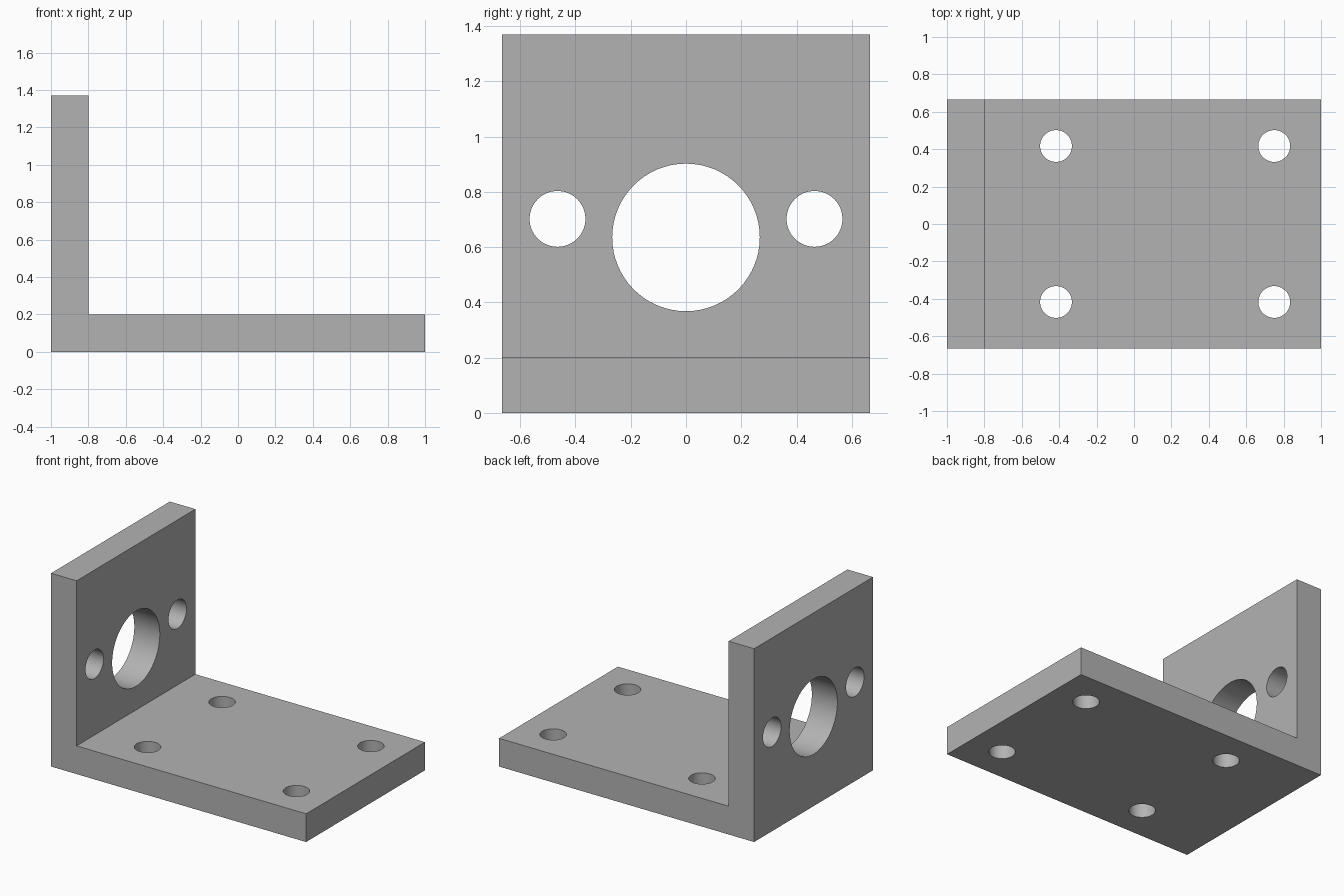
import bpy
import bmesh
from math import pi, radians

cube = bpy.data.objects.get("Cube")
if cube:
    bpy.data.objects.remove(cube, do_unlink=True)

# Overall sizes
HALF_LENGTH, HALF_WIDTH, HEIGHT, THICK = 1.0, 0.665, 1.37, 0.2
WALL_X = -HALF_LENGTH + THICK

grey = bpy.data.materials.new("plain grey")
grey.use_nodes = True
colour = (0.45, 0.45, 0.45, 1)
grey.diffuse_color = colour
grey.node_tree.nodes["Principled BSDF"].inputs["Base Color"].default_value = colour

# Bracket: L-shaped profile extruded across its width
profile = [(-HALF_LENGTH, 0), (HALF_LENGTH, 0), (HALF_LENGTH, THICK),
           (WALL_X, THICK), (WALL_X, HEIGHT), (-HALF_LENGTH, HEIGHT)]
bm = bmesh.new()
face = bm.faces.new([bm.verts.new((x, -HALF_WIDTH, z)) for x, z in profile])
side = bmesh.ops.extrude_face_region(bm, geom=[face])["geom"]
bmesh.ops.translate(bm, vec=(0, 2 * HALF_WIDTH, 0),
                    verts=[v for v in side if isinstance(v, bmesh.types.BMVert)])
bmesh.ops.recalc_face_normals(bm, faces=bm.faces)
mesh = bpy.data.meshes.new("angle_bracket")
bm.to_mesh(mesh)
bm.free()
bracket = bpy.data.objects.new("angle_bracket", mesh)
bpy.context.collection.objects.link(bracket)
mesh.materials.append(grey)


def drill(name, location, radius, rotation=(0, 0, 0)):
    """Cut a round hole through the bracket."""
    bpy.ops.mesh.primitive_cylinder_add(vertices=64, radius=radius, depth=2 * THICK,
                                        location=location, rotation=rotation)
    cutter = bpy.context.object
    cutter.name = name
    cutter.hide_render = True
    cutter.data.materials.append(grey)
    bpy.context.view_layer.objects.active = bracket
    mod = bracket.modifiers.new(name, "BOOLEAN")
    mod.operation, mod.solver, mod.object = "DIFFERENCE", "EXACT", cutter
    bpy.ops.object.modifier_apply(modifier=mod.name)
    bpy.data.objects.remove(cutter, do_unlink=True)


# Holes through the upright wall
wall_mid = -HALF_LENGTH + THICK / 2
across = (0, pi / 2, 0)
drill("centre_hole", (wall_mid, 0, 0.635), 0.267, across)
for s in (-1, 1):
    drill("wall_screw_hole", (wall_mid, s * 0.465, 0.702), 0.101, across)
    # Mounting holes through the base
    for x in (-0.417, 0.75):
        drill("base_screw_hole", (x, s * 0.417, THICK / 2), 0.085)

bpy.ops.object.select_all(action="DESELECT")
bracket.select_set(True)
bpy.context.view_layer.objects.active = bracket
bpy.ops.object.shade_smooth_by_angle(angle=radians(30))
